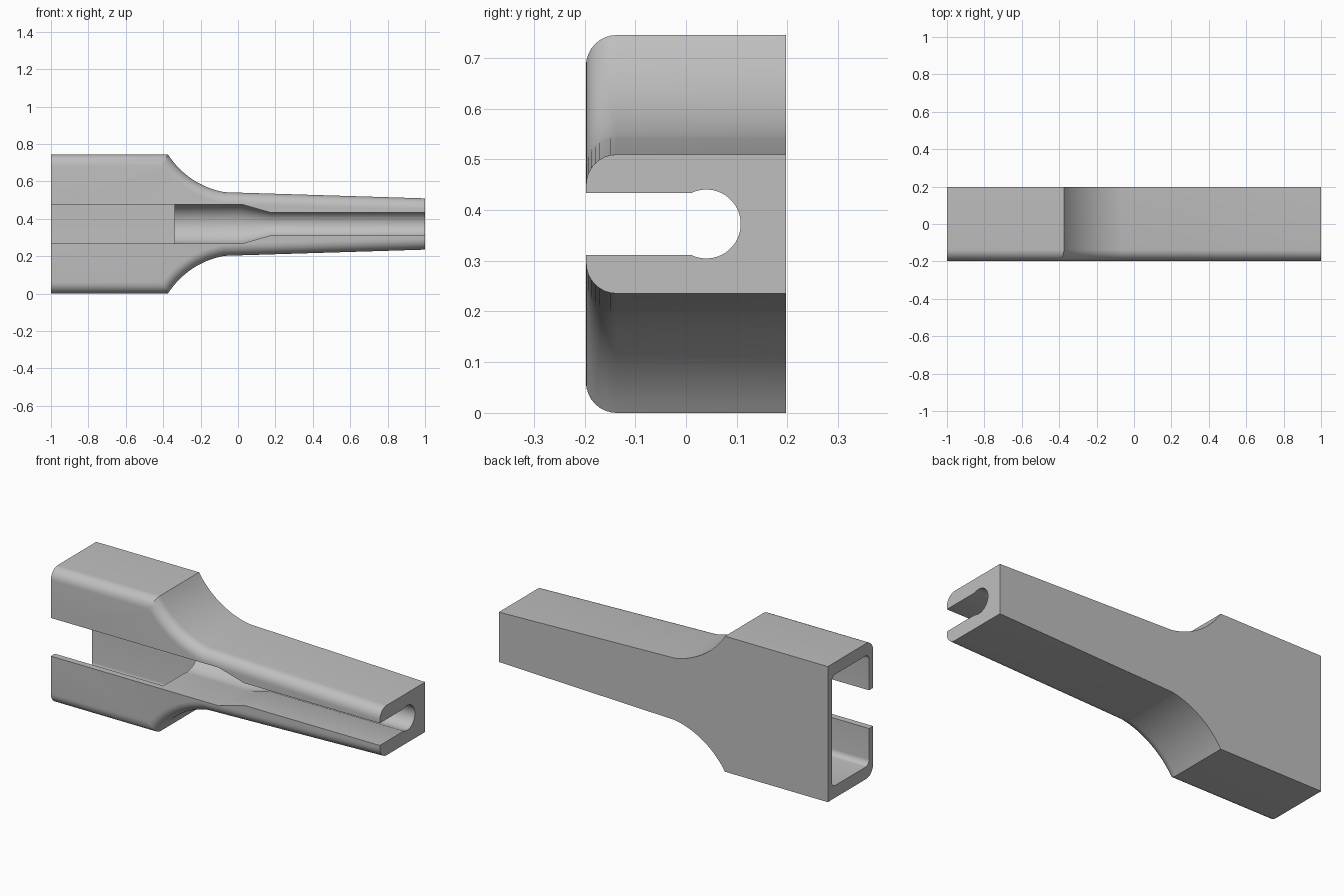
import bpy, bmesh, math
from mathutils import Vector

if "Cube" in bpy.data.objects:
    bpy.data.objects.remove(bpy.data.objects["Cube"])

MID = 0.3725      # height of the long axis
FRONT, BACK = -0.197, 0.197
BORE_Y = 0.04

grey = bpy.data.materials.new("plain grey")
grey.use_nodes = True
colour = (0.52, 0.52, 0.52, 1)
grey.diffuse_color = colour
grey.node_tree.nodes["Principled BSDF"].inputs["Base Color"].default_value = colour


def make_object(name, bm):
    bmesh.ops.recalc_face_normals(bm, faces=bm.faces[:])
    mesh = bpy.data.meshes.new(name)
    bm.to_mesh(mesh)
    bm.free()
    mesh.materials.append(grey)
    obj = bpy.data.objects.new(name, mesh)
    bpy.context.collection.objects.link(obj)
    return obj


def prism(points, direction):
    """Extrude a closed outline along a direction."""
    bm = bmesh.new()
    face = bm.faces.new([bm.verts.new(p) for p in points])
    new = bmesh.ops.extrude_face_region(bm, geom=[face])["geom"]
    bmesh.ops.translate(bm, vec=direction,
                        verts=[v for v in new if isinstance(v, bmesh.types.BMVert)])
    return bm


def mirrored_outline(half, y):
    """Outline in x and z, mirrored about the long axis."""
    return ([(x, y, MID + h) for x, h in half]
            + [(x, y, MID - h) for x, h in reversed(half)])


def concave_arc(a, b, radius, steps):
    """Arc from a to b sagging towards the axis."""
    a, b = Vector(a), Vector(b)
    chord = b - a
    normal = Vector((-chord.y, chord.x)).normalized()
    centre = (a + b) / 2 + normal * math.sqrt(radius ** 2 - (chord.length / 2) ** 2)
    start = math.atan2(a.y - centre.y, a.x - centre.x)
    end = math.atan2(b.y - centre.y, b.x - centre.x)
    return [(centre.x + radius * math.cos(start + (end - start) * i / steps),
             centre.y + radius * math.sin(start + (end - start) * i / steps))
            for i in range(steps + 1)]


# Body: wide grip block, curved shoulder, tapered nose, rounded front edges
half = [(-1, MID)] + concave_arc((-0.375, MID), (-0.07, 0.17), 0.45, 16) + [(1, 0.137)]
bm = prism(mirrored_outline(half, FRONT), (0, BACK - FRONT, 0))
front_edges = [e for e in bm.edges
               if all(abs(v.co.y - FRONT) < 1e-4 for v in e.verts)
               and abs(e.verts[0].co.x - e.verts[1].co.x) > 1e-4]
bmesh.ops.bevel(bm, geom=front_edges, offset=0.06, offset_type='OFFSET',
                segments=8, profile=0.5, affect='EDGES')
body = make_object("clip_body", bm)

# Cavity cutter: box with rounded long edges, open at the wide end
bm = bmesh.new()
bmesh.ops.create_cube(bm, size=1)
bmesh.ops.scale(bm, vec=(0.755, 0.324, 0.61), verts=bm.verts[:])
bmesh.ops.translate(bm, vec=(-0.7175, 0, MID), verts=bm.verts[:])
long_edges = [e for e in bm.edges if abs(e.verts[0].co.x - e.verts[1].co.x) > 0.5]
bmesh.ops.bevel(bm, geom=long_edges, offset=0.03, segments=6, profile=0.5, affect='EDGES')
cavity = make_object("cavity_cutter", bm)

# Slot cutter: opens the front, narrowing towards the nose
slot_half = [(-1.1, 0.105), (0.02, 0.105), (0.175, 0.061), (1.1, 0.061)]
slot = make_object("slot_cutter",
                   prism(mirrored_outline(slot_half, FRONT - 0.1), (0, BORE_Y - FRONT + 0.1, 0)))

# Bore cutter: stepped round hole with a conical transition
bm = bmesh.new()
rings = []
SIDES = 48
for x, r in [(-0.4, 0.107), (0.02, 0.107), (0.175, 0.068), (1.1, 0.068)]:
    rings.append([bm.verts.new((x, BORE_Y + r * math.cos(t), MID + r * math.sin(t)))
                  for t in (math.tau * (i + 0.5) / SIDES for i in range(SIDES))])
for a, b in zip(rings, rings[1:]):
    for i in range(SIDES):
        j = (i + 1) % SIDES
        bm.faces.new((a[i], a[j], b[j], b[i]))
bm.faces.new(rings[0])
bm.faces.new(rings[-1])
bore = make_object("bore_cutter", bm)

# Cut the openings
bpy.ops.object.select_all(action='DESELECT')
bpy.context.view_layer.objects.active = body
body.select_set(True)
for cutter in (cavity, bore, slot):
    cutter.hide_render = True
    mod = body.modifiers.new(cutter.name, 'BOOLEAN')
    mod.operation = 'DIFFERENCE'
    mod.solver = 'EXACT'
    mod.object = cutter
    bpy.ops.object.modifier_apply(modifier=mod.name)
    bpy.data.objects.remove(cutter)

bpy.ops.object.shade_smooth_by_angle(angle=math.radians(30))
